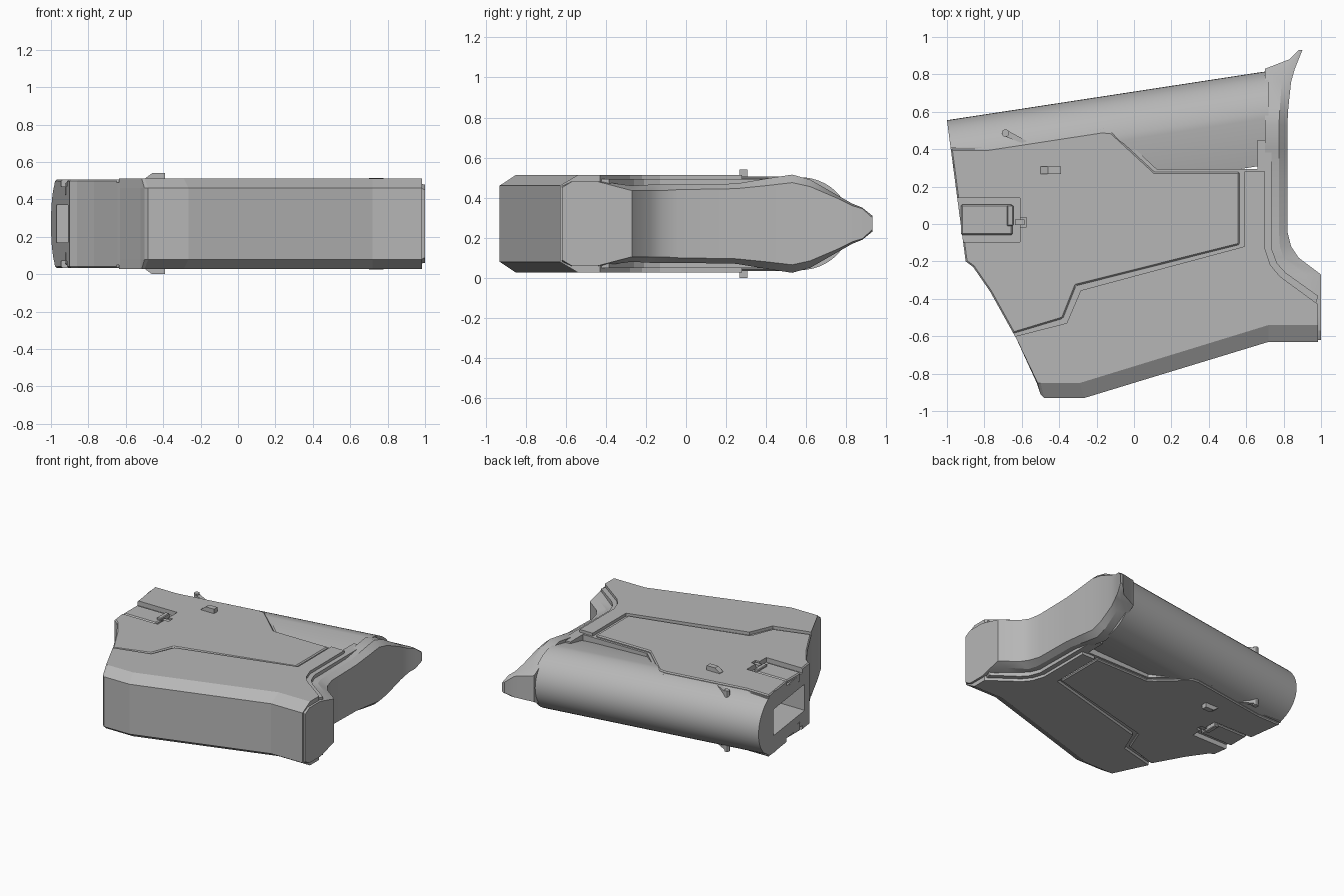
import bpy, bmesh, math

cube = bpy.data.objects.get("Cube")
if cube:
    bpy.data.objects.remove(cube)

MID = 0.27  # height of the symmetry plane
grey = bpy.data.materials.new("matte grey")
grey.use_nodes = True
COLOUR = (0.47, 0.47, 0.47, 1)
grey.diffuse_color = COLOUR
grey.node_tree.nodes["Principled BSDF"].inputs["Base Color"].default_value = COLOUR


def loft(name, rings, smooth=0):
    """Skin matching rings of points and cap both ends."""
    bm = bmesh.new()
    rows = [[bm.verts.new((x, y, z + MID)) for x, y, z in r] for r in rings]
    n = len(rows[0])
    for a, b in zip(rows, rows[1:]):
        for i in range(n):
            j = (i + 1) % n
            bm.faces.new((a[i], a[j], b[j], b[i]))
    bm.faces.new(rows[0])
    bm.faces.new(rows[-1])
    bmesh.ops.recalc_face_normals(bm, faces=bm.faces[:])
    mesh = bpy.data.meshes.new(name)
    bm.to_mesh(mesh)
    bm.free()
    mesh.materials.append(grey)
    ob = bpy.data.objects.new(name, mesh)
    bpy.context.collection.objects.link(ob)
    if smooth:
        bpy.ops.object.select_all(action='DESELECT')
        ob.select_set(True)
        bpy.context.view_layer.objects.active = ob
        bpy.ops.object.shade_smooth_by_angle(angle=math.radians(smooth))
    return ob


def slab(name, outline, half, shoulder=None, top=None):
    """Plate symmetric about the middle plane, optionally chamfered."""
    layers = [(outline, -half), (outline, half)]
    if top:
        layers = [(top, -half), (outline, -shoulder), (outline, shoulder), (top, half)]
    return loft(name, [[(x, y, z) for x, y in o] for o, z in layers])


def box(name, x0, x1, y0, y1, z0, z1):
    ring = [(x0, y0), (x1, y0), (x1, y1), (x0, y1)]
    return loft(name, [[(x, y, z) for x, y in ring] for z in (z0, z1)])


def bevel(ob, width):
    m = ob.modifiers.new("edge bevel", 'BEVEL')
    m.width = width
    m.limit_method = 'ANGLE'
    m.angle_limit = math.radians(50)


def cut(ob, *cutters):
    for c in cutters:
        m = ob.modifiers.new("cut", 'BOOLEAN')
        m.operation = 'DIFFERENCE'
        m.solver = 'EXACT'
        m.object = c
        c.hide_render = True
        c.hide_viewport = True
        c.display_type = 'WIRE'


def end_x(y):
    """Slanted open end of the body."""
    return -1 + 0.132 * (0.555 - y)


# Core, visible as the groove floor between the panels
left_edge = [(-0.645, -0.585), (-0.77, -0.36), (-0.86, -0.23), (-0.9, -0.2)]
core = slab("core", left_edge + [(end_x(0.41), 0.41), (-0.79, 0.41), (-0.16, 0.51),
            (-0.11, 0.51), (0.12, 0.295), (0.7, 0.295), (0.7, -0.5), (-0.5, -0.83)], 0.22)

# Raised side panels
panel = slab("side_panel", left_edge + [(end_x(0.4), 0.4), (-0.79, 0.4), (-0.17, 0.495),
             (-0.12, 0.49), (0.11, 0.278), (0.565, 0.278), (0.565, -0.11),
             (-0.31, -0.33), (-0.38, -0.505)], 0.236)
bevel(panel, 0.008)

# Lower body with chamfered bottom edge
inner = [(0.985, -0.43), (0.78, -0.28), (0.73, -0.22), (0.7, -0.13), (0.7, 0.28),
         (0.59, 0.28), (0.59, -0.12), (-0.285, -0.355), (-0.36, -0.53), (-0.635, -0.6)]
slab("lower_body",
     [(-0.52, -0.85), (-0.5, -0.91), (-0.48, -0.93), (-0.265, -0.93),
      (0.72, -0.63), (0.985, -0.63)] + inner, 0.243, 0.19,
     [(-0.52, -0.84), (-0.515, -0.85), (-0.5, -0.85), (-0.29, -0.85),
      (0.72, -0.54), (0.985, -0.54)] + inner)

# Rounded upper tube, running up toward the shoulder end
section = [(-0.5, -0.18)]
for i in range(25):
    a = math.pi * (i / 24 - 0.5)
    section.append((-0.25 + 0.25 * math.cos(a), 0.232 * math.sin(a)))
section.append((-0.5, 0.18))
tube = loft("upper_tube", [
    [(end_x(0.555 + d), 0.555 + d, z) for d, z in section],
    [(0.72, 0.818 + d, z) for d, z in section]], smooth=30)

# Shoulder pad: stations of y, left x, shoulder x, face x, shoulder and face half heights
stations = [
    (-0.62, 0.7, 0.98, 1.0, 0.19, 0.18), (-0.57, 0.7, 0.98, 1.0, 0.212, 0.21),
    (-0.44, 0.7, 0.98, 1.0, 0.212, 0.21), (-0.27, 0.7, 0.92, 1.0, 0.19, 0.165),
    (-0.18, 0.7, 0.8, 0.88, 0.195, 0.165), (-0.12, 0.7, 0.78, 0.84, 0.195, 0.165),
    (-0.04, 0.7, 0.775, 0.82, 0.195, 0.17), (0.25, 0.7, 0.775, 0.82, 0.2, 0.175),
    (0.4, 0.7, 0.775, 0.82, 0.225, 0.19), (0.53, 0.7, 0.775, 0.82, 0.245, 0.205),
    (0.62, 0.7, 0.78, 0.825, 0.22, 0.185), (0.76, 0.7, 0.79, 0.84, 0.14, 0.125),
    (0.83, 0.7, 0.81, 0.86, 0.1, 0.09), (0.88, 0.83, 0.86, 0.88, 0.08, 0.075),
    (0.93, 0.88, 0.89, 0.9, 0.04, 0.03)]
loft("shoulder_pad", [[(xl, y, -h), (xm, y, -h), (xr, y, -f), (xr, y, f), (xm, y, h), (xl, y, h)]
                      for y, xl, xm, xr, h, f in stations], smooth=25)

# Terrace between the lower body and the pad
slab("pad_step", [(0.66, 0.45), (0.735, 0.45), (0.735, -0.13), (0.765, -0.21), (0.81, -0.26),
                  (0.985, -0.385), (0.95, -0.5), (0.66, -0.3)], 0.222)

# Rectangular opening in the slanted end
opening = box("end_opening_cutter", -1.2, -0.5, -0.13, 0.33, -0.1, 0.1)
cut(core, opening)
cut(tube, opening)

slots = []
for side, s in (("upper", 1), ("under", -1)):
    # Latch recess with its tongue, block and lug
    slots.append(box(side + "_latch_cutter", -1.1, -0.61, -0.095, 0.14, s * 0.2, s * 0.3))
    slots.append(box(side + "_lug_cutter", -0.62, -0.575, -0.015, 0.035, s * 0.21, s * 0.3))
    bevel(box(side + "_latch_tongue", -0.925, -0.65, -0.06, 0.105, s * 0.15, s * 0.222), 0.008)
    bevel(box(side + "_latch_block", -0.68, -0.645, -0.01, 0.1, s * 0.2, s * 0.236), 0.005)
    box(side + "_latch_lug", -0.635, -0.585, -0.005, 0.025, s * 0.15, s * 0.228)

    # Small wedge catch
    loft(side + "_catch", [[(x, y, s * z) for x, z in
                            ((-0.5, 0.2), (-0.39, 0.2), (-0.39, 0.27), (-0.46, 0.27), (-0.5, 0.24))]
                           for y in (0.268, 0.308)])

    # Lever with a round eye beside the panel edge
    slab_z = (s * 0.15, s * 0.222)
    lever = [(-0.58, 0.425), (-0.575, 0.445), (-0.68, 0.502), (-0.7, 0.5),
             (-0.708, 0.485), (-0.695, 0.47)]
    loft(side + "_lever", [[(x, y, z) for x, y in lever] for z in slab_z])
    loft(side + "_lever_eye", [[(-0.687 + 0.02 * math.cos(i * math.pi / 6),
                                 0.486 + 0.02 * math.sin(i * math.pi / 6), z) for i in range(12)]
                               for z in (s * 0.15, s * 0.232)], smooth=30)

cut(panel, opening, *slots)
cut(core, *slots)
